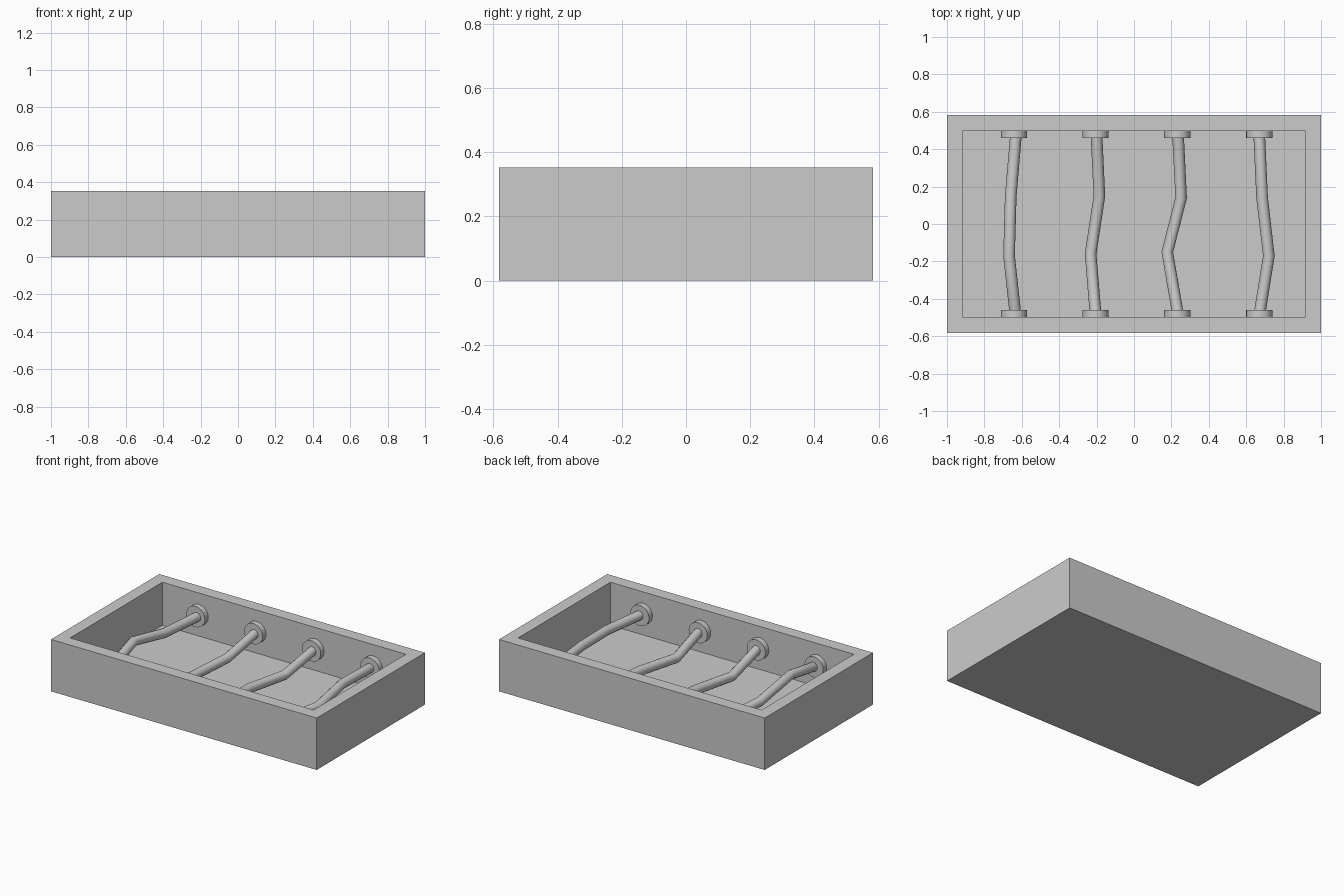
import bpy, bmesh, math
from mathutils import Vector

if "Cube" in bpy.data.objects:
    bpy.data.objects.remove(bpy.data.objects["Cube"])

grey = bpy.data.materials.new("plain grey")
grey.diffuse_color = (0.6, 0.6, 0.6, 1)
grey.use_nodes = True
grey.node_tree.nodes["Principled BSDF"].inputs["Base Color"].default_value = grey.diffuse_color

W, D, H = 1.0, 0.582, 0.353      # half width, half depth, height
IX, IY, FLOOR = 0.916, 0.496, 0.06   # inner half sizes and floor height
PORT_Z = 0.206


def finish(name, bm):
    bmesh.ops.recalc_face_normals(bm, faces=bm.faces[:])
    me = bpy.data.meshes.new(name)
    bm.to_mesh(me)
    bm.free()
    me.materials.append(grey)
    ob = bpy.data.objects.new(name, me)
    bpy.context.collection.objects.link(ob)
    return ob


def smooth(ob, angle):
    bpy.ops.object.select_all(action='DESELECT')
    ob.select_set(True)
    bpy.context.view_layer.objects.active = ob
    bpy.ops.object.shade_smooth_by_angle(angle=math.radians(angle))


# open tray: inset the top and push it down to the floor
bm = bmesh.new()
bmesh.ops.create_cube(bm, size=1)
for v in bm.verts:
    v.co = Vector((v.co.x * 2 * W, v.co.y * 2 * D, (v.co.z + 0.5) * H))
top = max(bm.faces, key=lambda f: f.calc_center_median().z)
bmesh.ops.inset_region(bm, faces=[top], thickness=0.08, use_even_offset=True)
for v in top.verts:
    v.co.x = math.copysign(IX, v.co.x)
    v.co.y = math.copysign(IY, v.co.y)
walls = bmesh.ops.extrude_face_region(bm, geom=[top])
for v in [g for g in walls['geom'] if isinstance(g, bmesh.types.BMVert)]:
    v.co.z = FLOOR
if top.is_valid:
    bm.faces.remove(top)
finish("tray", bm)


def collar(name, x, side):
    """Round collar on the inner wall, lathed around the y axis."""
    bm = bmesh.new()
    profile = [(0, IY + 0.001), (0.07, IY + 0.001), (0.07, IY - 0.037),
               (0, IY - 0.037)]
    vs = [bm.verts.new((x + r, side * y, PORT_Z)) for r, y in profile]
    es = [bm.edges.new(p) for p in zip(vs, vs[1:])]
    bmesh.ops.spin(bm, geom=vs + es, cent=(x, 0, PORT_Z), axis=(0, 1, 0),
                   angle=2 * math.pi, steps=32)
    bmesh.ops.remove_doubles(bm, verts=bm.verts[:], dist=1e-4)
    smooth(finish(name, bm), 30)


def tube(name, path, radius):
    """Round tube with mitred bends."""
    cu = bpy.data.curves.new(name, 'CURVE')
    cu.dimensions = '3D'
    cu.bevel_depth = radius
    cu.bevel_resolution = 4
    cu.use_fill_caps = True
    sp = cu.splines.new('POLY')
    sp.points.add(len(path) - 1)
    for p, co in zip(sp.points, path):
        p.co = (*co, 1)
    cu.materials.append(grey)
    ob = bpy.data.objects.new(name, cu)
    bpy.context.collection.objects.link(ob)
    bpy.ops.object.select_all(action='DESELECT')
    ob.select_set(True)
    bpy.context.view_layer.objects.active = ob
    bpy.ops.object.convert(target='MESH')
    smooth(bpy.context.object, 40)


# collar x, then the two bends between the collars (x, y, z)
lines = [
    (-0.641, (-0.659, 0.15, 0.208), (-0.668, -0.17, 0.272)),
    (-0.206, (-0.185, 0.15, 0.165), (-0.232, -0.16, 0.147)),
    (0.231, (0.252, 0.14, 0.17), (0.178, -0.15, 0.167)),
    (0.670, (0.685, 0.14, 0.225), (0.721, -0.17, 0.2)),
]
ends = [(-0.632, -0.636), (-0.2, -0.207), (0.236, 0.232), (0.67, 0.674)]
for i, ((x, a, b), (xb, xf)) in enumerate(zip(lines, ends), 1):
    collar(f"back_collar_{i}", x, 1)
    collar(f"front_collar_{i}", x, -1)
    tube(f"tube_{i}", [(xb, 0.465, PORT_Z), a, b, (xf, -0.465, PORT_Z)], 0.031)
